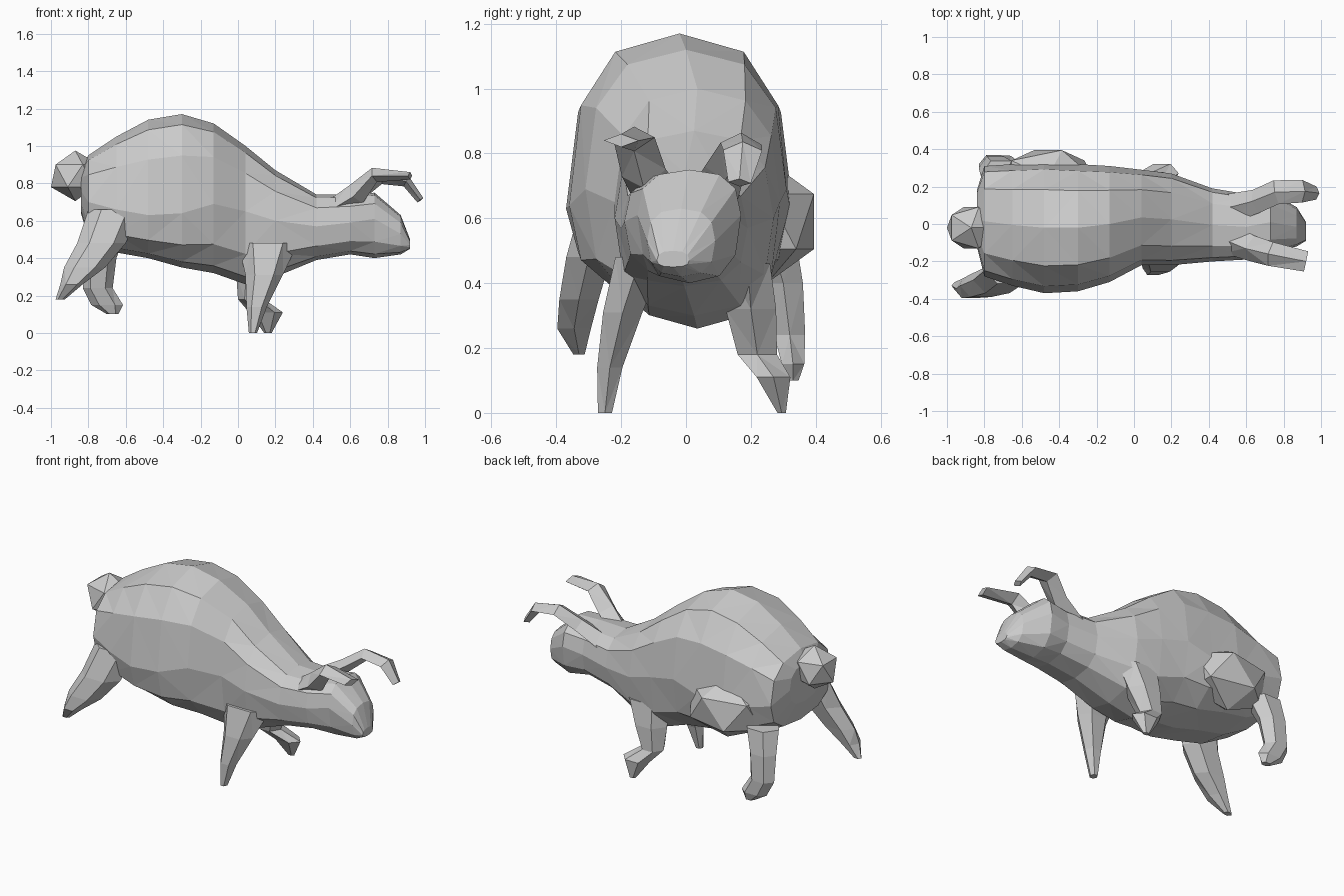
import bpy, bmesh, math
from mathutils import Vector


def finish(name, bm):
    bmesh.ops.triangulate(bm, faces=bm.faces[:])
    bmesh.ops.recalc_face_normals(bm, faces=bm.faces[:])
    me = bpy.data.meshes.new(name)
    bm.to_mesh(me)
    bm.free()
    ob = bpy.data.objects.new(name, me)
    bpy.context.collection.objects.link(ob)
    return ob


def loft(name, rings, sides, power=1.0, axes=None):
    """Skin rings (centre, half width u, half width +v, -v); axes None follows the path."""
    bm = bmesh.new()
    pts = [Vector(r[0]) for r in rings]
    loops = []
    for i, (c, a, *b) in enumerate(rings):
        if axes:
            u, v = Vector(axes[0]), Vector(axes[1])
        else:
            t = (pts[min(i + 1, len(pts) - 1)] - pts[max(i - 1, 0)]).normalized()
            v = t.cross(Vector((0, 1, 0))).normalized()
            u = v.cross(t)
        loop = []
        for k in range(sides):
            ang = 2 * math.pi * k / sides
            co, si = math.cos(ang), math.sin(ang)
            co = math.copysign(abs(co) ** power, co)
            si = math.copysign(abs(si) ** power, si)
            h = b[0] if si > 0 else b[-1]
            loop.append(bm.verts.new(Vector(c) + u * a * co + v * h * si))
        loops.append(loop)
    for p, q in zip(loops, loops[1:]):
        for k in range(sides):
            n = (k + 1) % sides
            bm.faces.new((p[k], p[n], q[n], q[k]))
    bm.faces.new(loops[0])
    bm.faces.new(loops[-1])
    return finish(name, bm)


def blob(name, centre, size):
    bm = bmesh.new()
    bmesh.ops.create_icosphere(bm, subdivisions=1, radius=1)
    for v in bm.verts:
        v.co = Vector(a * s + c for a, s, c in zip(v.co, size, centre))
    return finish(name, bm)


# Body and head: x, top, widest height, bottom, y min, y max
body = [
    (-0.84, 0.88, 0.76, 0.64, -0.12, 0.18), (-0.80, 0.95, 0.70, 0.51, -0.28, 0.31),
    (-0.65, 1.05, 0.66, 0.43, -0.33, 0.32), (-0.48, 1.14, 0.63, 0.40, -0.37, 0.33),
    (-0.30, 1.17, 0.64, 0.35, -0.36, 0.32), (-0.13, 1.12, 0.69, 0.32, -0.31, 0.31),
    (0.04, 1.00, 0.65, 0.26, -0.22, 0.29), (0.20, 0.87, 0.60, 0.30, -0.22, 0.27),
    (0.42, 0.74, 0.57, 0.39, -0.20, 0.19), (0.60, 0.74, 0.59, 0.42, -0.19, 0.16),
    (0.73, 0.75, 0.61, 0.40, -0.15, 0.17), (0.87, 0.63, 0.53, 0.42, -0.12, 0.09),
    (0.92, 0.50, 0.47, 0.45, -0.09, 0.01),
]
loft("body", [((x, (l + r) / 2, w), (r - l) / 2, t - w, w - b)
              for x, t, w, b, l, r in body],
     12, 0.78, axes=((0, 1, 0), (0, 0, 1)))

# Tail and the bulging left thigh
blob("tail", (-0.87, -0.02, 0.84), (0.145, 0.13, 0.135))
blob("thigh", (-0.46, 0.25, 0.59), (0.27, 0.17, 0.19))

# Legs: horizontal rings from hip to toe
legs = {
    "front_leg_right": [((0.16, -0.14, 0.48), 0.16, 0.09), ((0.14, -0.195, 0.31), 0.10, 0.07),
                        ((0.10, -0.235, 0.14), 0.055, 0.045), ((0.08, -0.25, 0.0), 0.022, 0.025)],
    "front_leg_left": [((0.13, 0.19, 0.46), 0.15, 0.08), ((0.10, 0.20, 0.32), 0.11, 0.09),
                       ((0.07, 0.22, 0.18), 0.07, 0.07), ((0.15, 0.27, 0.11), 0.09, 0.06),
                       ((0.16, 0.295, 0.0), 0.02, 0.015)],
    "hind_leg_right": [((-0.66, -0.25, 0.66), 0.14, 0.08), ((-0.73, -0.30, 0.48), 0.13, 0.08),
                       ((-0.82, -0.33, 0.35), 0.11, 0.07), ((-0.89, -0.345, 0.26), 0.06, 0.06),
                       ((-0.95, -0.33, 0.18), 0.025, 0.02)],
    "hind_leg_left": [((-0.71, 0.26, 0.54), 0.11, 0.09), ((-0.74, 0.30, 0.40), 0.09, 0.07),
                      ((-0.75, 0.32, 0.24), 0.08, 0.055), ((-0.70, 0.33, 0.15), 0.085, 0.04),
                      ((-0.67, 0.33, 0.10), 0.03, 0.02)],
}
for name, rings in legs.items():
    loft(name, rings, 6, axes=((1, 0, 0), (0, 1, 0)))

# Ears: thin bent blades that widen from the back of the head
loft("ear_right", [((0.50, -0.08, 0.66), 0.08, 0.05), ((0.63, -0.13, 0.74), 0.07, 0.06),
                   ((0.73, -0.16, 0.845), 0.065, 0.04), ((0.92, -0.20, 0.84), 0.055, 0.02)], 4)
loft("ear_left", [((0.50, 0.08, 0.66), 0.08, 0.05), ((0.65, 0.12, 0.75), 0.065, 0.04),
                  ((0.76, 0.17, 0.83), 0.065, 0.035), ((0.90, 0.175, 0.81), 0.06, 0.03),
                  ((0.975, 0.165, 0.71), 0.035, 0.02)], 4)
